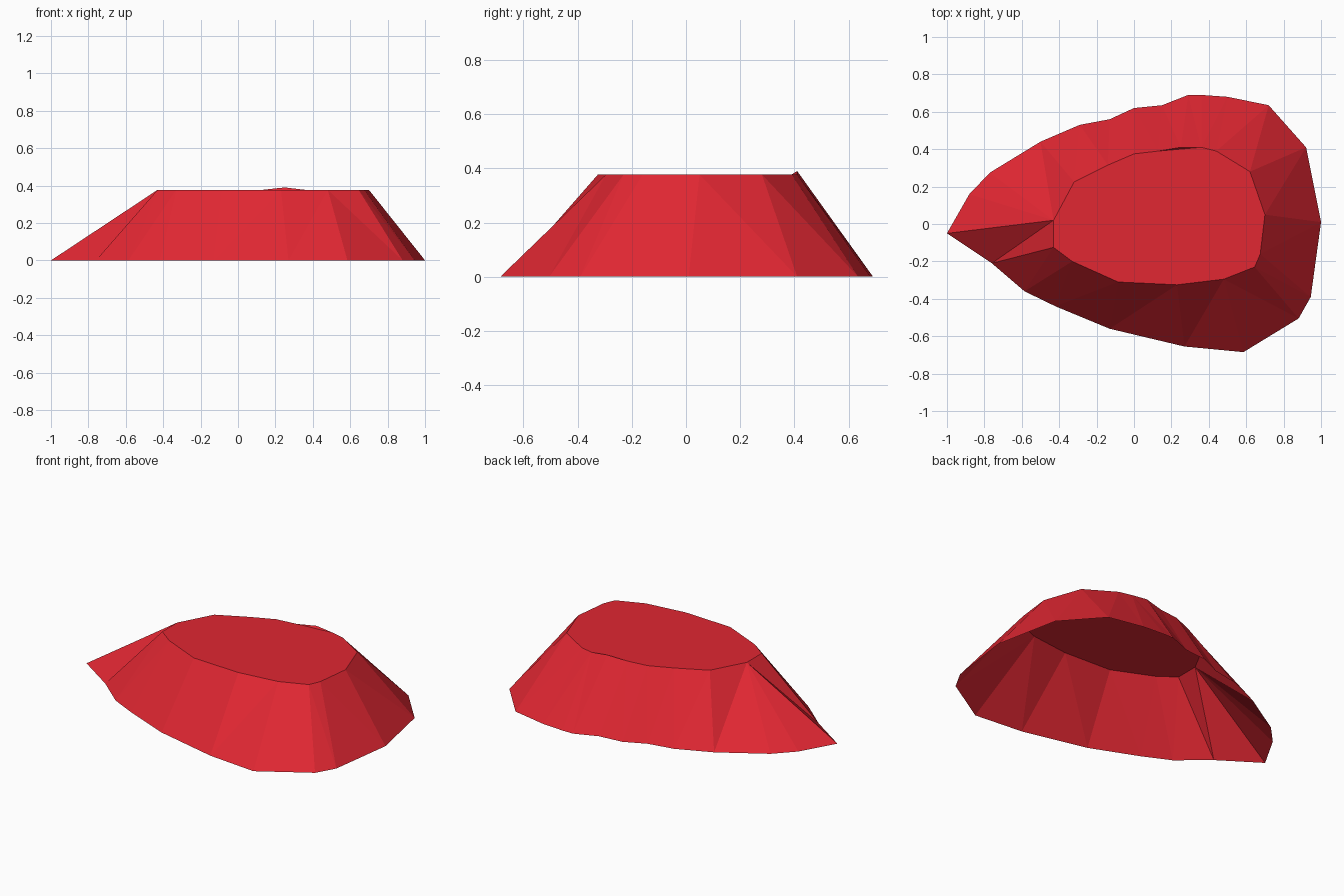
import bpy, bmesh
from mathutils import Vector

if "Cube" in bpy.data.objects:
    bpy.data.objects.remove(bpy.data.objects["Cube"])

# Plain red used on the whole shell
red = bpy.data.materials.new("red")
red.diffuse_color = (0.75, 0.02, 0.032, 1)
red.use_nodes = True
red.node_tree.nodes["Principled BSDF"].inputs["Base Color"].default_value = red.diffuse_color

# Outlines seen from above, both starting at the left tip and running clockwise
BASE = [(-1, -.05), (-.88, .16), (-.77, .275), (-.5, .44), (-.29, .53), (-.13, .56),
        (0, .62), (.15, .635), (.29, .69), (.36, .69), (.5, .68), (.72, .635),
        (.92, .41), (1, .01), (.945, -.39), (.88, -.505), (.585, -.685),
        (.27, -.655), (-.13, -.56), (-.42, -.44), (-.585, -.36), (-.76, -.21)]
RIM = [(-.43, .02), (-.32, .225), (-.14, .315), (0, .375), (.13, .39), (.25, .41),
       (.36, .41), (.44, .39), (.62, .28), (.70, .05), (.675, -.16), (.645, -.23),
       (.48, -.295), (.23, -.325), (-.085, -.31), (-.33, -.2), (-.43, -.125)]
HEIGHT, PEAK, PEAK_HEIGHT = .377, 5, .39

bm = bmesh.new()
base = [bm.verts.new((x, y, 0)) for x, y in BASE]
rim = [bm.verts.new((x, y, PEAK_HEIGHT if i == PEAK else HEIGHT))
       for i, (x, y) in enumerate(RIM)]

# Sloping wall: zip both outlines with triangles, taking the shorter diagonal
nb, nr, i, j = len(base), len(rim), 0, 0
while i < nb or j < nr:
    b, r = base[i % nb], rim[j % nr]
    b2, r2 = base[(i + 1) % nb], rim[(j + 1) % nr]
    if j == nr or (i < nb and (b2.co - r.co).length <= (r2.co - b.co).length):
        bm.faces.new((b, r, b2))
        i += 1
    else:
        bm.faces.new((b, r, r2))
        j += 1

# Flat top, with a small raised lip at the back; the underside stays open
bm.faces.new([v for k, v in enumerate(rim) if k != PEAK])
bm.faces.new((rim[PEAK - 1], rim[PEAK], rim[PEAK + 1]))
bmesh.ops.recalc_face_normals(bm, faces=bm.faces)
top = max(bm.faces, key=lambda f: f.calc_area())
if top.normal.z < 0:
    bmesh.ops.reverse_faces(bm, faces=bm.faces)

mesh = bpy.data.meshes.new("faceted_shell")
bm.to_mesh(mesh)
bm.free()
mesh.materials.append(red)
bpy.context.collection.objects.link(bpy.data.objects.new("faceted_shell", mesh))
